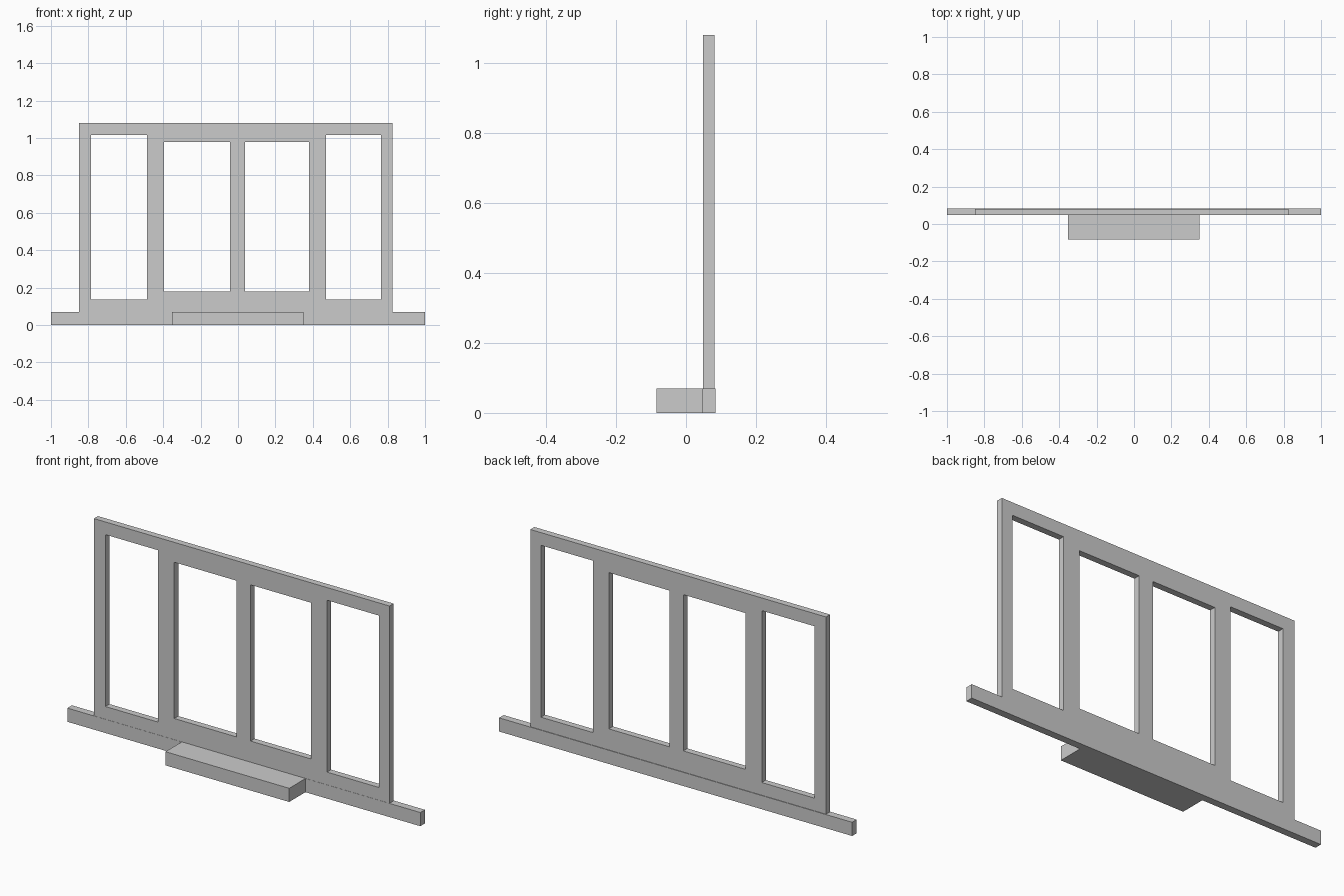
import bpy, bmesh
from math import pi

if "Cube" in bpy.data.objects:
    bpy.data.objects.remove(bpy.data.objects["Cube"])

FRONT, BACK = 0.048, 0.081      # depth range of frame and doors


def finish(name, bm):
    mesh = bpy.data.meshes.new(name)
    bm.to_mesh(mesh)
    bm.free()
    obj = bpy.data.objects.new(name, mesh)
    bpy.context.collection.objects.link(obj)
    return obj


def box(name, x0, x1, y0, y1, z0, z1):
    bm = bmesh.new()
    bmesh.ops.create_cube(bm, size=1)
    for v in bm.verts:
        v.co = (x0 + (v.co.x + .5) * (x1 - x0),
                y0 + (v.co.y + .5) * (y1 - y0),
                z0 + (v.co.z + .5) * (z1 - z0))
    return finish(name, bm)


def panel(name, outer, holes):
    """Flat upright panel with rectangular openings; rects are x0, x1, z0, z1."""
    curve = bpy.data.curves.new(name, 'CURVE')
    curve.dimensions = '2D'
    curve.fill_mode = 'BOTH'
    curve.extrude = (BACK - FRONT) / 2
    for x0, x1, z0, z1 in [outer] + holes:
        s = curve.splines.new('POLY')
        s.points.add(3)
        s.use_cyclic_u = True
        for p, (x, z) in zip(s.points, ((x0, z0), (x1, z0), (x1, z1), (x0, z1))):
            p.co = (x, z, 0, 1)
    obj = bpy.data.objects.new(name, curve)
    obj.rotation_euler.x = pi / 2
    obj.location.y = (FRONT + BACK) / 2
    bpy.context.collection.objects.link(obj)
    bpy.ops.object.select_all(action='DESELECT')
    obj.select_set(True)
    bpy.context.view_layer.objects.active = obj
    bpy.ops.object.convert(target='MESH')
    obj = bpy.context.object
    # weld the caps to the sides
    bm = bmesh.new()
    bm.from_mesh(obj.data)
    bmesh.ops.remove_doubles(bm, verts=bm.verts, dist=1e-4)
    bmesh.ops.recalc_face_normals(bm, faces=bm.faces)
    for f in bm.faces:
        f.smooth = False
    bm.to_mesh(obj.data)
    bm.free()
    return obj


# Ground rail and entrance step
box("base_rail", -1, 1, 0.047, 0.084, 0, 0.07)
box("entrance_step", -0.352, 0.349, -0.084, 0.047, 0, 0.07)

# Outer frame with two side windows and the doorway
Z0, Z1 = 0.135, 1.015
panel("storefront_frame", (-0.85, 0.825, 0.07, 1.08),
      [(-0.785, -0.486, Z0, Z1), (-0.435, 0.42, Z0, Z1), (0.471, 0.765, Z0, Z1)])

# Pair of door leaves meeting at the centre
panel("left_door", (-0.435, 0, Z0, Z1), [(-0.395, -0.042, 0.178, 0.978)])
panel("right_door", (0, 0.42, Z0, Z1), [(0.038, 0.38, 0.178, 0.978)])
